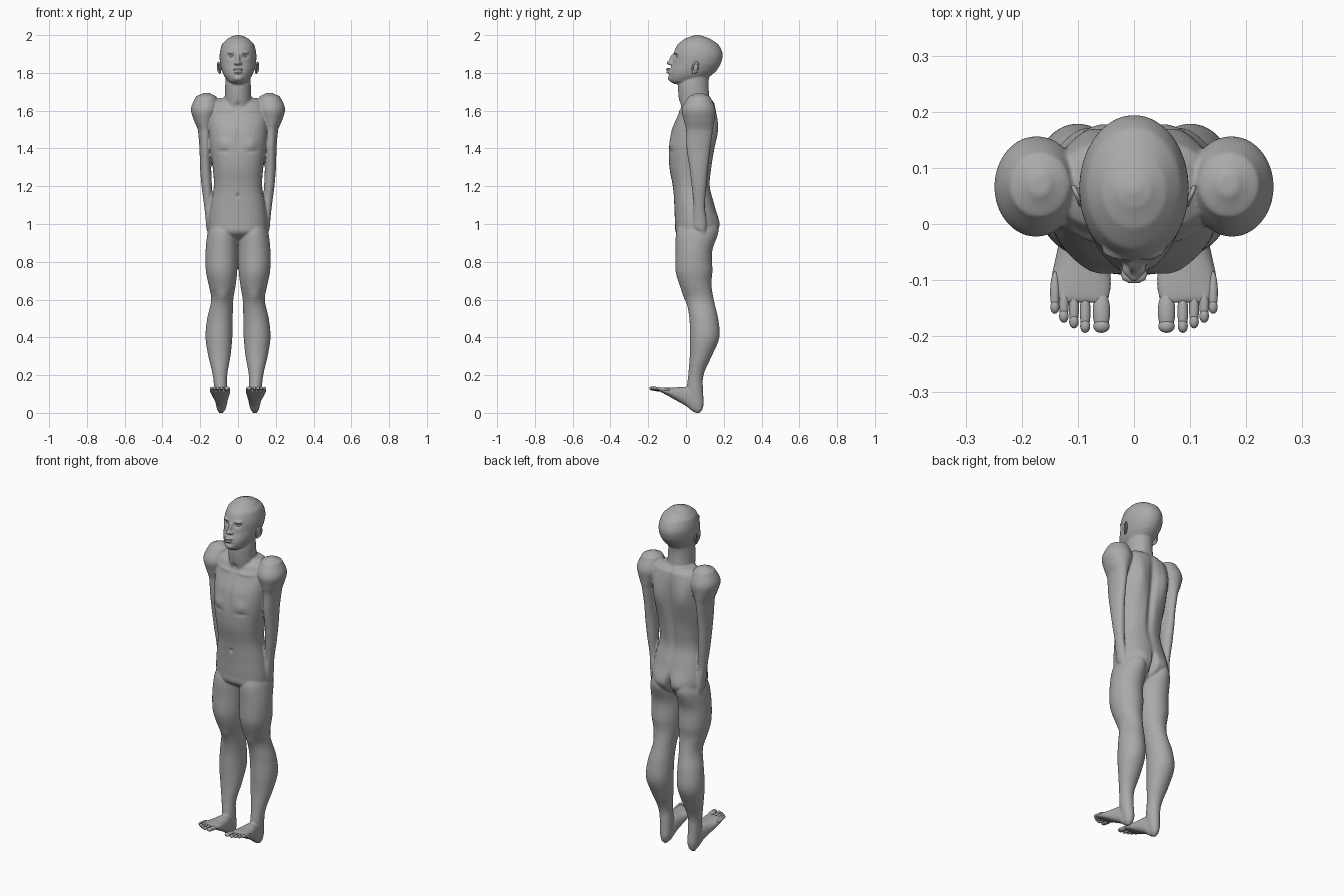
import bpy, bmesh, math
from mathutils import Matrix, Vector

skin = bpy.data.materials.new("grey_skin")
skin.diffuse_color = (0.4, 0.4, 0.4, 1)


def catmull(p0, p1, p2, p3, t):
    return 0.5 * (2 * p1 + (p2 - p0) * t + (2 * p0 - 5 * p1 + 4 * p2 - p3) * t * t
                  + (3 * p1 - p0 - 3 * p2 + p3) * t ** 3)


def loft(bm, sections, side=1, axis="z", power=2.0, segs=36, steps=5):
    """Skin rounded sections (t, a0, a1, b0, b1) along z (a=x, b=y) or y (a=x, b=z)."""
    rows, n = [], len(sections)
    for i in range(n - 1):
        q = [sections[max(0, min(n - 1, i + k))] for k in (-1, 0, 1, 2)]
        for k in range(steps + (i == n - 2)):
            f = k / steps
            rows.append([q[1][0] + (q[2][0] - q[1][0]) * f]
                        + [catmull(*(s[c] for s in q), f) for c in range(1, 5)])
    rings = []
    for t, a0, a1, b0, b1 in rows:
        ring = []
        for j in range(segs):
            u = 2 * math.pi * j / segs
            c, s = math.cos(u), math.sin(u)
            a = (a0 + a1) / 2 + (a1 - a0) / 2 * math.copysign(abs(c) ** (2 / power), c)
            b = (b0 + b1) / 2 + (b1 - b0) / 2 * math.copysign(abs(s) ** (2 / power), s)
            ring.append(bm.verts.new((side * a, b, t) if axis == "z" else (side * a, t, b)))
        rings.append(ring)
    for r, q in zip(rings, rings[1:]):
        for j in range(segs):
            k = (j + 1) % segs
            bm.faces.new((r[j], r[k], q[k], q[j]))
    bm.faces.new(rings[0])
    bm.faces.new(rings[-1])


def ball(bm, centre, radii, tilt=0.0, turn=0.0):
    m = (Matrix.Translation(centre) @ Matrix.Rotation(turn, 4, "Z")
         @ Matrix.Rotation(tilt, 4, "X") @ Matrix.Diagonal((*radii, 1)))
    bmesh.ops.create_uvsphere(bm, u_segments=20, v_segments=12, radius=1, matrix=m)


def finish(name, bm):
    bmesh.ops.recalc_face_normals(bm, faces=bm.faces)
    me = bpy.data.meshes.new(name)
    bm.to_mesh(me)
    bm.free()
    me.polygons.foreach_set("use_smooth", [True] * len(me.polygons))
    ob = bpy.data.objects.new(name, me)
    bpy.context.collection.objects.link(ob)
    me.materials.append(skin)
    return ob


def centred(rows):
    return [(z, -w, w, y0, y1) for z, w, y0, y1 in rows]


body = bmesh.new()

# Torso
loft(body, centred([
    (.90, .07, .02, .09), (.95, .142, -.05, .15), (1.0, .156, -.058, .172),
    (1.1, .145, -.062, .152), (1.2, .128, -.07, .128), (1.3, .134, -.088, .137),
    (1.4, .148, -.09, .15), (1.5, .155, -.076, .158), (1.58, .158, -.042, .158),
    (1.64, .14, -.015, .15), (1.668, .10, .02, .13)]), power=2.3)

# Neck
loft(body, centred([(1.56, .075, -.02, .13), (1.62, .075, -.03, .135), (1.68, .07, -.04, .125),
                    (1.75, .067, -.04, .12), (1.82, .06, -.01, .13)]))

# Head
loft(body, centred([
    (1.742, .028, -.066, .03), (1.755, .05, -.084, .07), (1.78, .071, -.089, .125),
    (1.81, .085, -.086, .16), (1.85, .095, -.072, .185), (1.90, .097, -.066, .194),
    (1.95, .085, -.045, .172), (1.98, .058, -.008, .13), (1.995, .03, .03, .09),
    (2.001, .008, .052, .068)]))

# Nose, lips and chin
ball(body, (0, -.074, 1.872), (.010, .014, .032), tilt=-.3)
ball(body, (0, -.089, 1.853), (.012, .015, .011))
ball(body, (0, -.092, 1.819), (.026, .016, .007))
ball(body, (0, -.090, 1.804), (.022, .016, .008))
ball(body, (0, -.080, 1.772), (.026, .017, .016))

for s in (1, -1):
    ball(body, (s * .013, -.080, 1.850), (.009, .013, .008))
    ball(body, (s * .034, -.050, 1.908), (.026, .014, .007), turn=s * .35)
    # Leg
    loft(body, [
        (1.02, .03, .14, -.03, .15), (.95, .004, .162, -.053, .163), (.85, .003, .172, -.055, .138),
        (.75, .004, .170, -.055, .14), (.68, .012, .156, -.035, .135), (.6, .025, .142, .0, .147),
        (.5, .028, .163, .018, .17), (.4, .03, .172, .02, .177), (.3, .04, .157, .02, .136),
        (.2, .057, .134, .012, .093), (.12, .057, .125, .005, .09), (.05, .059, .118, .022, .094),
        (.015, .068, .110, .038, .086), (-.001, .08, .1, .052, .07)], side=s)
    # Foot, pointing up toward the toes
    loft(body, [
        (.09, .072, .104, .03, .07), (.05, .06, .116, .002, .12), (.0, .052, .125, .037, .137),
        (-.06, .045, .14, .07, .135), (-.11, .04, .149, .098, .135), (-.14, .046, .146, .112, .134)],
        side=s, axis="y", power=2.3)
    # Arm
    loft(body, [
        (1.694, .15, .185, .05, .09), (1.675, .115, .222, .013, .127), (1.61, .10, .249, -.022, .155),
        (1.55, .12, .234, -.012, .15), (1.5, .138, .213, .0, .142), (1.4, .142, .204, .003, .128),
        (1.3, .142, .201, .018, .117), (1.2, .138, .193, .03, .108), (1.1, .135, .18, .04, .1),
        (1.03, .13, .172, .038, .106), (.98, .135, .168, .045, .106), (.95, .142, .16, .07, .1)], side=s)

body_ob = finish("body", body)

# Fuse the body into one smooth skin
mod = body_ob.modifiers.new("fuse", "REMESH")
mod.mode = "VOXEL"
mod.voxel_size = 0.005
soft = body_ob.modifiers.new("soften", "SMOOTH")
soft.factor, soft.iterations = 0.5, 4
bpy.context.view_layer.update()
deps = bpy.context.evaluated_depsgraph_get()
fused = bpy.data.meshes.new_from_object(body_ob.evaluated_get(deps))
body_ob.modifiers.clear()
body_ob.data = fused

# Sculpted relief: centre, radii, push along y
relief = [
    ((.034, -.05, 1.888), (.017, .03, .011), .013),    # eye socket
    ((0, -.10, 1.8115), (.022, .03, .004), .004),      # mouth line
    ((0, -.03, 1.63), (.015, .03, .015), .008),        # throat notch
    ((.07, -.03, 1.60), (.05, .04, .011), -.006),      # collar bone
    ((0, -.08, 1.47), (.012, .05, .09), .005),         # breast bone
    ((.075, -.08, 1.425), (.035, .05, .03), -.008),    # chest
    ((.075, -.08, 1.385), (.03, .05, .010), .004),     # chest fold
    ((0, -.07, 1.15), (.008, .03, .011), .008),        # navel
    ((.085, .15, 1.50), (.05, .06, .10), .022),        # shoulder blade
    ((0, .15, 1.38), (.02, .05, .22), -.018),          # spine
    ((.07, .17, .99), (.05, .06, .06), .012),          # buttock
    ((0, .17, .97), (.013, .05, .06), -.035),          # cleft
    ((.085, .0, .62), (.03, .03, .04), -.008),         # knee
]
for v in fused.vertices:
    x, y, z = abs(v.co.x), v.co.y, v.co.z
    for (cx, cy, cz), (rx, ry, rz), push in relief:
        if abs(z - cz) < 2.5 * rz and abs(x - cx) < 2.5 * rx:
            d = ((x - cx) / rx) ** 2 + ((y - cy) / ry) ** 2 + ((z - cz) / rz) ** 2
            v.co.y += push * math.exp(-d)
fused.materials.clear()
fused.materials.append(skin)
fused.polygons.foreach_set("use_smooth", [True] * len(fused.polygons))

for s, label in ((1, "left"), (-1, "right")):
    # Eye
    bm = bmesh.new()
    ball(bm, (s * .034, -.037, 1.888), (.015, .015, .011))
    finish(label + "_eye", bm)

    # Toes, from the big toe outward: x, tip y, radius
    bm = bmesh.new()
    for x, tip, r in ((.058, -.194, .0155), (.087, -.194, .0095), (.107, -.186, .009),
                      (.125, -.176, .009), (.141, -.160, .0085)):
        ball(bm, (s * x, tip + .038, .126), (r, .038, min(r, .0115)), tilt=-.1)
        ball(bm, (s * x, tip + .012, .130), (r * .95, .012, min(r, .0105)))
    finish(label + "_toes", bm)

    # Ear: rim, inner shell and lobe
    bpy.ops.mesh.primitive_torus_add(major_radius=.017, minor_radius=.0045,
                                     major_segments=28, minor_segments=10)
    rim = bpy.context.object
    rim.name = label + "_ear_rim"
    rim.matrix_world = (Matrix.Translation((s * .101, .05, 1.829)) @ Matrix.Rotation(-s * .4, 4, "Z")
                        @ Matrix.Rotation(-.25, 4, "X") @ Matrix.Rotation(math.pi / 2, 4, "Y")
                        @ Matrix.Diagonal((1.5, .95, 1, 1)))
    rim.data.materials.append(skin)
    bpy.ops.object.shade_smooth()
    bm = bmesh.new()
    ball(bm, (s * .096, .05, 1.829), (.006, .016, .027), tilt=-.25, turn=-s * .4)
    ball(bm, (s * .096, .041, 1.802), (.005, .008, .009))
    finish(label + "_ear_shell", bm)
